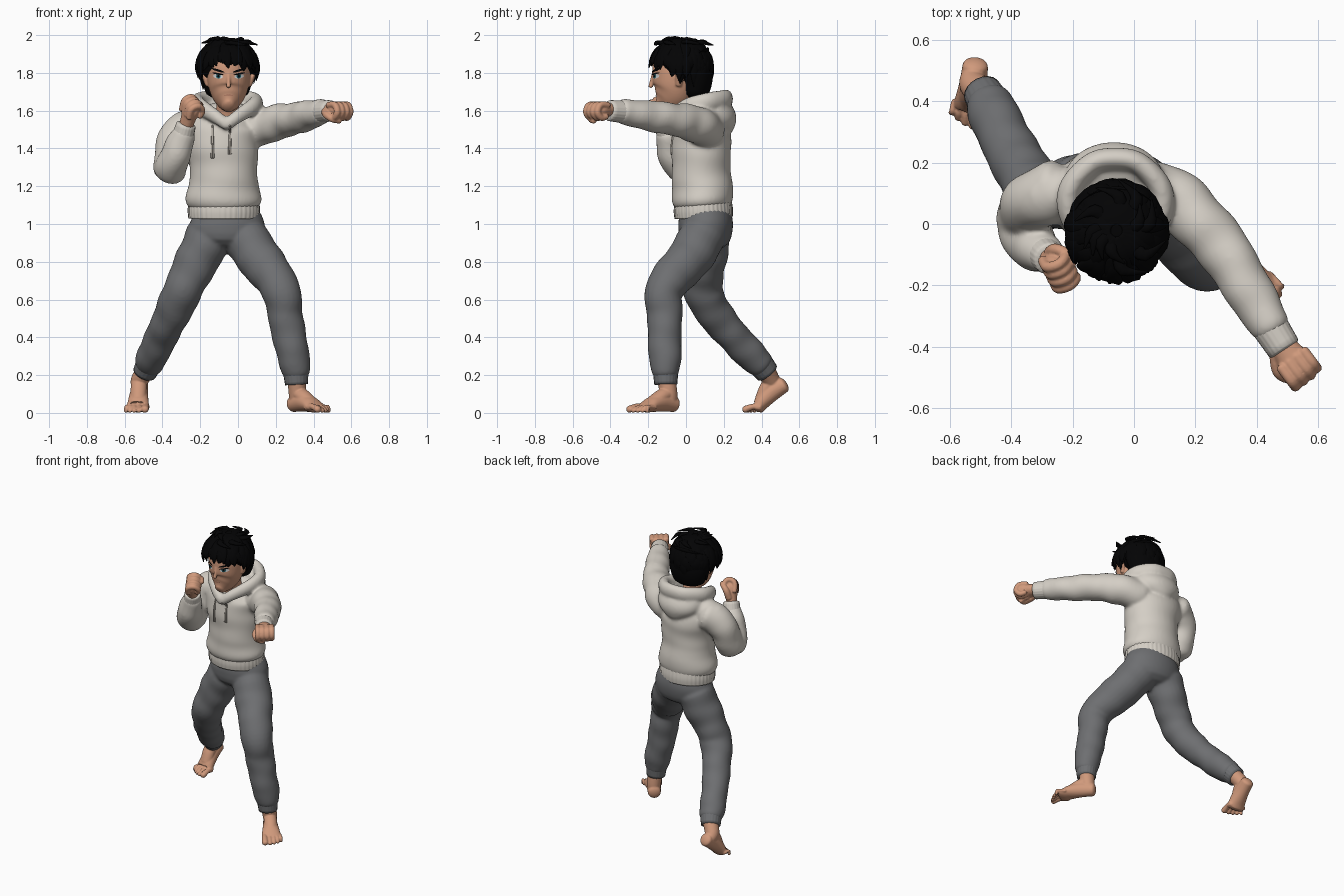
import bpy, bmesh, random
from math import sin, cos, pi, acos, radians
from mathutils import Vector, Matrix

if "Cube" in bpy.data.objects:
    bpy.data.objects.remove(bpy.data.objects["Cube"])
random.seed(4)
X, Y, Z = Vector((1, 0, 0)), Vector((0, 1, 0)), Vector((0, 0, 1))
def mat(name, *rgb):
    m = bpy.data.materials.new(name)
    m.diffuse_color = (*rgb, 1)
    m.use_nodes = True
    m.node_tree.nodes["Principled BSDF"].inputs["Base Color"].default_value = m.diffuse_color
    return m
SKIN, CLOTH = mat("skin", .63, .32, .2), mat("cream cloth", .66, .62, .56)
CORD, PANTS = mat("cord", .45, .41, .36), mat("grey cloth", .155, .158, .165)
HAIR, WHITE = mat("black hair", .001, .001, .0013), mat("eye white", .7, .7, .7)
IRIS, LIP = mat("teal iris", .02, .13, .16), mat("lip", .36, .15, .1)

def spline(pts, steps):
    P, out = [Vector(p if len(p) == 5 else (*p, p[3])) for p in pts], []
    for i in range(len(P) - 1):
        a, b, c, d = P[max(i - 1, 0)], P[i], P[i + 1], P[min(i + 2, len(P) - 1)]
        for t in (k / steps for k in range(steps)):
            out.append(.5 * (2 * b + (c - a) * t + (2 * a - 5 * b + 4 * c - d) * t * t + (3 * b - a - 3 * c + d) * t ** 3))
    return out + [P[-1]]

def tube(bm, pts, ref=Z, n=24, steps=6, dome=.6, ribs=0, wrinkle=0, f=None):
    """Loft along a smooth path; points are x, y, z, radius along ref, other radius."""
    S = spline(pts, steps)
    C, last = [Vector(s[:3]) for s in S], len(S) - 1
    rings = [(C[i], (C[min(i + 1, last)] - C[max(i - 1, 0)]).normalized(), s[3], s[4]) for i, s in enumerate(S)]
    for end, sign in ((0, -1), (-1, 1)) if dome else ():  # rounded ends
        c, t, a, b = rings[end]
        caps = [(c + t * sign * sin(q) * dome * min(a, b), t, a * cos(q), b * cos(q)) for q in (.4, .8, 1.15, 1.42)]
        rings = caps[::-1] + rings if sign < 0 else rings + caps
    loops, run = [], 0
    for i, (c, t, a, b) in enumerate(rings):
        run += (c - rings[max(i - 1, 0)][0]).length
        u = (ref - t * ref.dot(t)).normalized()
        v, loop = t.cross(u), []
        for q in (2 * pi * k / n for k in range(n)):
            g = 1 + wrinkle * (sin(run * 48 + q) + sin(run * 29 - 2 * q)) + (.009 * cos(ribs * q) if ribs else 0)
            p = c + (u * a * cos(q) + v * b * sin(q)) * g
            loop.append(bm.verts.new(f(p) if f else p))
        loops.append(loop)
    for l0, l1 in zip(loops, loops[1:]):
        for k in range(n):
            bm.faces.new((l0[k], l0[(k + 1) % n], l1[(k + 1) % n], l1[k]))
    bm.faces.new(loops[0][::-1])
    bm.faces.new(loops[-1])

def build(name, bm, material, voxel=0, smooth=6):
    bmesh.ops.recalc_face_normals(bm, faces=bm.faces)
    me = bpy.data.meshes.new(name)
    bm.to_mesh(me)
    bm.free()
    me.materials.append(material)
    me.shade_smooth()
    ob = bpy.data.objects.new(name, me)
    bpy.context.collection.objects.link(ob)
    if voxel:  # fuse the overlapping lofts into one skin
        r, s = ob.modifiers.new("fuse", 'REMESH'), ob.modifiers.new("soften", 'SMOOTH')
        r.mode, r.voxel_size, r.use_smooth_shade = 'VOXEL', voxel, True
        s.factor, s.iterations = .5, smooth
    return ob

def front_y(ob, x, z):
    return ob.evaluated_get(bpy.context.evaluated_depsgraph_get()).ray_cast((x, -2, z), (0, 1, 0))[1].y

def frame(origin, fwd, up):
    x = Vector(fwd).normalized()
    y = Vector(up).cross(x).normalized()
    return Matrix.Translation(origin) @ Matrix((x, y, x.cross(y))).transposed().to_4x4()

# Hoodie: torso, shoulders, sleeves, collar ring and hanging hood
bm = bmesh.new()
tube(bm, [(-.075, .09, 1.105, .194, .157), (-.076, .088, 1.14, .2, .164), (-.077, .085, 1.22, .185, .158),
          (-.075, .08, 1.3, .177, .156), (-.08, .08, 1.4, .188, .158), (-.085, .085, 1.49, .2, .15),
          (-.08, .09, 1.55, .16, .12)], X, 48, 6, .3, wrinkle=.011)
tube(bm, [(-.3, .09, 1.505, .088), (-.19, .1, 1.54, .085), (-.07, .1, 1.56, .085), (.04, .1, 1.545, .085), (.12, .09, 1.52, .09)])
tube(bm, [(.04, .11, 1.5, .1), (.13, .08, 1.515, .1), (.21, .01, 1.54, .094), (.285, -.075, 1.555, .087),
          (.37, -.21, 1.575, .08), (.445, -.335, 1.595, .066)], Z, wrinkle=.024)
tube(bm, [(-.25, .11, 1.51, .1), (-.305, .085, 1.48, .1), (-.345, .055, 1.4, .095), (-.362, .015, 1.28, .086)], Y, wrinkle=.024)
tube(bm, [(-.363, .0, 1.28, .084), (-.34, -.055, 1.34, .084), (-.31, -.085, 1.42, .074), (-.288, -.1, 1.475, .062)], X, wrinkle=.026)
side = [(.0, -.07, 1.57, .036, .032), (.08, .01, 1.622, .045, .036), (.09, .11, 1.645, .05, .038), (.02, .195, 1.66, .05, .036)]
front, back = (-.06, -.095, 1.525, .03), (-.06, .213, 1.662, .05, .036)
tube(bm, [front] + side + [back] + [(-.12 - p[0], *p[1:]) for p in side[::-1]] + [front])
tube(bm, [(-.065, .148, 1.585, .165, .1), (-.065, .173, 1.55, .15, .098), (-.065, .184, 1.51, .11, .078),
          (-.065, .188, 1.475, .045, .05)], X, 32)
hoodie = build("hoodie", bm, CLOTH, .009, 10)

# Ribbed waistband and sleeve cuffs
bm = bmesh.new()
tube(bm, [(-.075, .093, 1.03, .186, .152), (-.075, .092, 1.07, .19, .156), (-.075, .09, 1.12, .186, .15)], X, 160, 4, 0, ribs=40)
tube(bm, [(.44, -.33, 1.594, .06), (.488, -.405, 1.6, .055)], Z, 80, 4, .2, ribs=20)
tube(bm, [(-.293, -.095, 1.46, .058), (-.275, -.114, 1.525, .052)], X, 80, 4, .2, ribs=20)
build("hoodie_ribbing", bm, CLOTH)

# Drawstrings lying on the chest
bm = bmesh.new()
for x, z0, z1 in ((-.135, 1.52, 1.35), (-.043, 1.52, 1.37)):
    for dx in (-.005, .005):
        pts = [(x + dx * k / 5, z0 + (z1 - z0) * k / 5) for k in range(6)]
        tube(bm, [(px, front_y(hoodie, x, z) - .002, z, .005) for px, z in pts], X, 8, 3)
build("drawstrings", bm, CORD)

# Trousers and their ribbed cuffs
bm = bmesh.new()
tube(bm, [(-.065, .1, 1.07, .17, .135), (-.06, .104, 1.0, .2, .145), (-.06, .1, .94, .2, .14)], X, 40)
tube(bm, [(.03, .09, .94, .122), (.11, .02, .82, .12), (.187, -.07, .72, .109), (.23, -.118, .64, .102), (.25, -.113, .52, .094),
          (.272, -.113, .4, .09), (.298, -.11, .28, .085), (.307, -.108, .215, .073)], X, wrinkle=.018)
tube(bm, [(-.15, .11, .94, .124), (-.21, .1, .82, .118), (-.26, .09, .72, .107), (-.305, .098, .62, .103), (-.36, .17, .5, .093),
          (-.41, .26, .395, .086), (-.452, .345, .305, .084), (-.472, .395, .26, .075)], X, wrinkle=.02)
build("trousers", bm, PANTS, .009)
bm = bmesh.new()
tube(bm, [(.305, -.108, .23, .068), (.31, -.107, .15, .06)], X, 80, 4, 0, ribs=20)
tube(bm, [(-.468, .385, .27, .07), (-.494, .43, .213, .063)], X, 80, 4, 0, ribs=20)
build("ankle_cuffs", bm, PANTS)

# Bare feet; the part behind the ball can be pitched up
def foot(name, origin, fwd, s, pitch, ankle):
    M, B, bm = frame(origin, fwd, Z), .2, bmesh.new()
    def place(p):
        p = Vector((p.x, p.y * 1.22, max(p.z, 0) * 1.12))
        if p.x < B:
            d = p.x - B
            p = Vector((B + d * cos(pitch) + p.z * sin(pitch), p.y, p.z * cos(pitch) - d * sin(pitch)))
        return M @ p
    tube(bm, [(.02, 0, .042, .034, .038), (.09, 0, .05, .038, .044), (.16, 0, .042, .045, .038), (.2, 0, .03, .05, .029),
              (.228, 0, .024, .05, .02)], Y, f=place)
    tube(bm, [(.07, 0, .09, .034), (.11, 0, .075, .035), (.16, 0, .048, .035)], Y, f=place)
    tube(bm, [(*place(Vector((.045, 0, .045))), .038), (*place(Vector((.055, 0, .09))), .046), (*ankle, .05)], X)
    toes = ((.036, .285, .017), (.01, .284, .0115), (-.0115, .275, .011), (-.031, .262, .0105), (-.049, .246, .01))
    for y, tip, r in toes:
        tube(bm, [(.19, s * y * .9, .026, r), (.24, s * y, .03, r * .85), (tip, s * y, r, r)], Y, 12, 4, 1, f=place)
    build(name, bm, SKIN, .0045, 3)
foot("front_foot", (.28, -.048, 0), (.62, -.785, 0), -1, 0, (.309, -.107, .2))
foot("rear_foot", (-.508, .602, 0), (-.1, -.99, 0), 1, radians(38), (-.485, .42, .23))

# Clenched fists
def fist(name, origin, fwd, up, s):
    M, bm = frame(origin, fwd, up), bmesh.new()
    f = lambda p: M @ p
    tube(bm, [(-.03, 0, 0, .038, .035), (.03, 0, 0, .047, .037), (.085, 0, -.002, .058, .04), (.115, 0, -.01, .052, .03)], Y, dome=.4, f=f)
    for y in (-.045, -.015, .016, .045):
        k = .95 if s * y < -.03 else 1
        tube(bm, [(.06, y, .024, .018), (.116 * k, y, .024, .018), (.136 * k, y, -.012, .018), (.11 * k, y, -.042, .0175),
                  (.07, y, -.036, .016)], Y, 12, f=f)
    tube(bm, [(.02, s * .035, -.012, .024), (.065, s * .06, -.028, .021), (.1, s * .048, -.05, .018),
              (.112, s * .01, -.058, .016)], Z, 12, f=f)  # thumb
    build(name, bm, SKIN, .005, 2)
fist("punching_fist", (.48, -.392, 1.605), (.6, -.8, 0), (0, 0, 1), -1)
fist("guard_fist", (-.272, -.12, 1.53), (.26, -.38, .88), (-.85, -.5, .1), 1)

# Head with neck, nose and ears
bm = bmesh.new()
tube(bm, [(-.05, -.125, 1.626, .036, .046), (-.05, -.098, 1.655, .07, .082), (-.05, -.07, 1.7, .098, .11),
          (-.05, -.055, 1.76, .112, .125), (-.05, -.045, 1.83, .115, .132), (-.05, -.035, 1.9, .1, .115)], X, 40)
tube(bm, [(-.06, .05, 1.5, .068), (-.055, .01, 1.62, .06), (-.05, -.01, 1.72, .062)], X)
tube(bm, [(-.05, -.172, 1.795, .01), (-.05, -.181, 1.76, .01), (-.05, -.187, 1.728, .013)], X, 12)
for s in (-1, 1):
    tube(bm, [(-.05 + s * .112, -.04, 1.735, .012, .016), (-.05 + s * .13, -.03, 1.785, .013, .028)], X, 12)
head = build("head", bm, SKIN, .0055, 4)

# Face details: thin oval plates laid on the head
def oval(name, x, z, w, h, tilt, material, lift):
    bm, ring = bmesh.new(), []
    for q in (2 * pi * k / 16 for k in range(16)):
        px, pz = x + w * cos(q) * cos(tilt) - h * sin(q) * sin(tilt), z + w * cos(q) * sin(tilt) + h * sin(q) * cos(tilt)
        ring.append(bm.verts.new((px, front_y(head, px, pz) - lift, pz)))
    mid = bm.verts.new((x, front_y(head, x, z) - lift - .001, z))
    for k in range(16):
        bm.faces.new((mid, ring[k], ring[(k + 1) % 16]))
    build(name, bm, material)
for s, label in ((-1, "right"), (1, "left")):
    x = -.05 + s * .056
    oval(label + "_eye_white", x, 1.782, .026, .012, s * .12, WHITE, .002)
    oval(label + "_iris", x - s * .002, 1.783, .012, .0125, 0, IRIS, .004)
    oval(label + "_pupil", x - s * .002, 1.783, .006, .007, 0, HAIR, .006)
    oval(label + "_lash", x, 1.795, .031, .0045, s * .18, HAIR, .006)
    oval(label + "_brow", x, 1.813, .036, .006, s * .3, HAIR, .004)
oval("mouth", -.05, 1.682, .025, .0025, 0, LIP, .002)

# Hair: cap, layered tapering locks and loose spikes on top
bm = bmesh.new()
tube(bm, [(-.057, .048, 1.705, .118, .078), (-.057, .045, 1.78, .14, .1), (-.057, -.01, 1.86, .152, .148),
          (-.057, -.022, 1.895, .138, .138)], X, 40, dome=.62)
for th0, count in ((.15, 20), (.6, 28), (1.0, 32)):
    for i in range(count):
        az = 2 * pi * (i + random.uniform(-.4, .4)) / count
        z_end = 1.775 - .07 * sin(az) + random.uniform(-.025, .03)
        th1 = acos(max(-.95, (z_end - 1.83) / .15)) * (random.uniform(.5, .8) if th0 < .5 else 1)
        flare = random.uniform(0, .12 if sin(az) < .3 else .03)
        swirl, pts = random.uniform(-.35, .35), []
        for t, w in ((0, .022), (.35, .034), (.7, .026), (1, .003)):
            th, a = th0 + (th1 - th0) * t, az + swirl * t
            h = (sin(th) if th < pi / 2 else max(sin(th), .9)) * (1 + flare * t * t)
            pts.append((-.057 + .154 * h * cos(a), -.023 + .158 * h * sin(a), 1.83 + .148 * cos(th), w, w * .45))
        tube(bm, pts, Vector((-sin(az), cos(az), 0)), 8, 4)
for i in range(11):
    a, r, c = 2 * pi * i / 11 + random.uniform(-.3, .3), random.uniform(.06, .13), Vector((-.057, -.023, 0))
    d, e = Vector((cos(a), sin(a), 0)), Vector((cos(a + .5), sin(a + .5), 0))
    tube(bm, [(*(c + d * (r - .06) + Z * 1.95), .025, .016), (*(c + d * r + Z * (2.005 - r * .35)), .02, .012),
              (*(c + e * (r + .04) + Z * (1.998 - r * .4)), .003)], Vector((-sin(a), cos(a), 0)), 8, 4)
build("hair", bm, HAIR)
